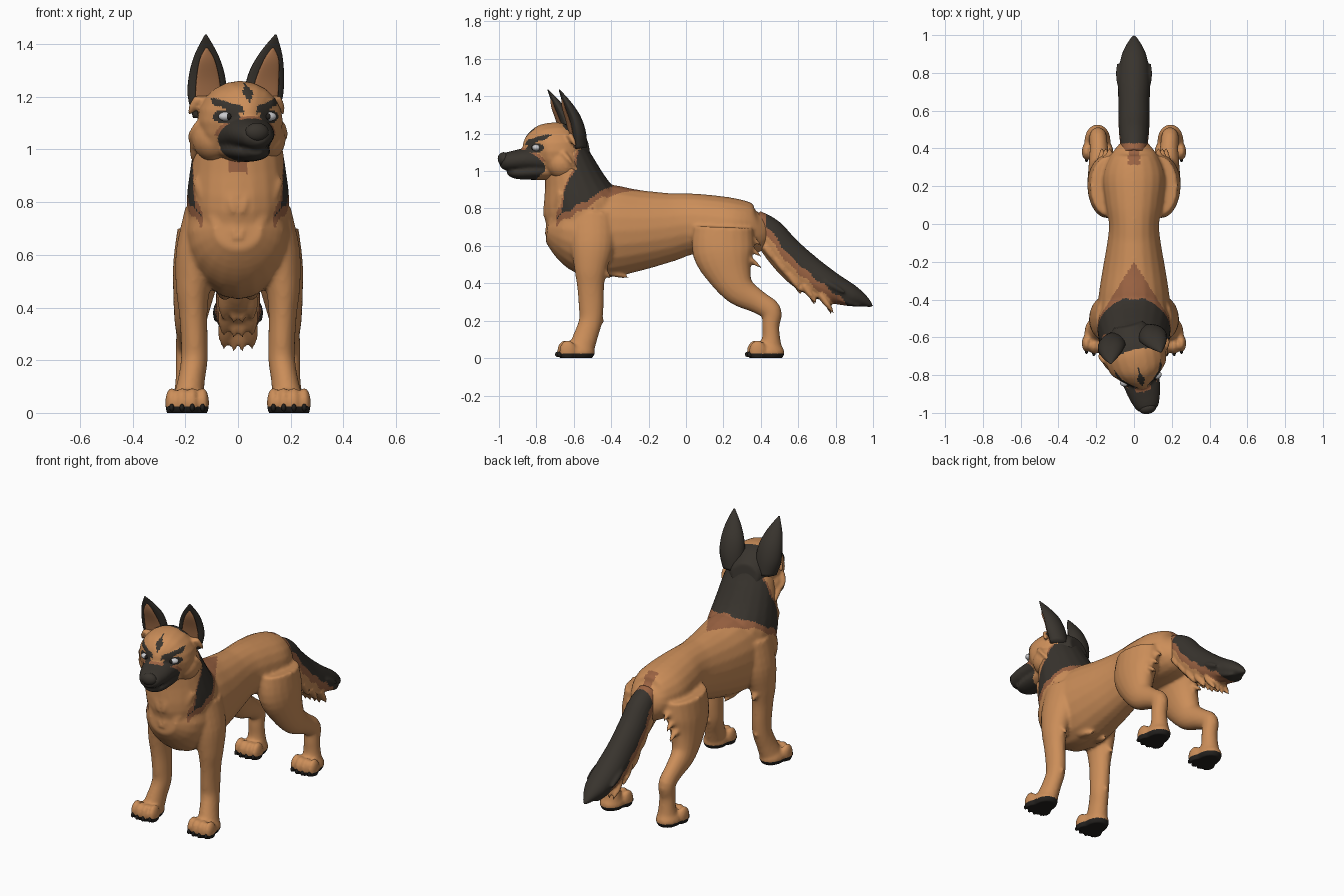
import bpy, bmesh, math
from mathutils import Vector, Matrix
from mathutils.bvhtree import BVHTree

cube = bpy.data.objects.get("Cube")
if cube:
    bpy.data.objects.remove(cube)


def material(name, rgb):
    mat = bpy.data.materials.new(name)
    mat.use_nodes = True
    mat.diffuse_color = (*rgb, 1)
    mat.node_tree.nodes["Principled BSDF"].inputs["Base Color"].default_value = (*rgb, 1)
    return mat


tan = material("tan_fur", (.60, .27, .10))
black = material("black_fur", (.04, .034, .027))
brown = material("brown_fur", (.33, .125, .055))
pad = material("pad_black", (.017, .015, .013))
lining = material("ear_lining", (.42, .18, .075))
white = material("eye_white", (.6, .6, .62))
COAT = [tan, black, brown, pad]
TAN, BLACK, BROWN, PAD = range(4)


def curve(points, u):
    """Piecewise linear lookup."""
    for (a, va), (b, vb) in zip(points, points[1:]):
        if u <= b:
            return va + (vb - va) * max(0, (u - a) / (b - a))
    return points[-1][1]


def spline(stations, steps=4):
    p = [Vector(s) for s in stations]
    p = [p[0]] + p + [p[-1]]
    out = []
    for a, b, c, d in zip(p, p[1:], p[2:], p[3:]):
        for k in range(steps):
            t = k / steps
            out.append((b * 2 + (c - a) * t + (a * 2 - b * 5 + c * 4 - d) * t * t
                        + (b * 3 - a - c * 3 + d) * t ** 3) / 2)
    return out + [p[-1]]


def loft(bm, stations, cup=1, n=20):
    """Skin of elliptical rings; a station is x, y, z, half width, half depth."""
    path = spline(stations)
    rings = []
    for i, s in enumerate(path):
        ahead, behind = path[min(i + 1, len(path) - 1)], path[max(i - 1, 0)]
        tangent = Vector(ahead[:3]) - Vector(behind[:3])
        normal = tangent.cross(Vector((1, 0, 0))).normalized()
        ring = []
        for k in range(n):
            c, d = math.cos(math.tau * k / n), math.sin(math.tau * k / n)
            depth = d * (1 if d > 0 else cup) * max(s[4], .002)
            ring.append(bm.verts.new(Vector(s[:3]) + normal * depth
                                     + Vector((c * max(s[3], .002), 0, 0))))
        rings.append(ring)
    for a, b in zip(rings, rings[1:]):
        for k in range(n):
            j = (k + 1) % n
            bm.faces.new((a[k], a[j], b[j], b[k]))
    bm.faces.new(rings[0])
    bm.faces.new(rings[-1])


def mid(bm, stations):
    loft(bm, [(0, *s) for s in stations])


def pair(bm, stations):
    for side in (1, -1):
        loft(bm, [(s[0] * side, *s[1:]) for s in stations])


def ball(bm, centre, radii):
    bmesh.ops.create_uvsphere(bm, u_segments=20, v_segments=12, radius=1,
                              matrix=Matrix.Translation(centre) @ Matrix.Diagonal((*radii, 1)))


def tufts(bm, base, tip, width):
    """Mirrored pointed locks of fur."""
    b, t = Vector(base), Vector(tip)
    pair(bm, [(*b, width, width * .6), (*b.lerp(t, .5), width * .8, width * .5),
              (*t, .004, .004)])


def finish(name, bm, mats, rule=None, voxel=0, place=None):
    bmesh.ops.recalc_face_normals(bm, faces=bm.faces)
    mesh = bpy.data.meshes.new(name)
    bm.to_mesh(mesh)
    bm.free()
    obj = bpy.data.objects.new(name, mesh)
    bpy.context.collection.objects.link(obj)
    if voxel:
        remesh = obj.modifiers.new("Fuse", 'REMESH')
        remesh.mode, remesh.voxel_size = 'VOXEL', voxel
        soften = obj.modifiers.new("Soften", 'SMOOTH')
        soften.factor, soften.iterations = .5, 4
        graph = bpy.context.evaluated_depsgraph_get()
        mesh = bpy.data.meshes.new_from_object(obj.evaluated_get(graph))
        obj.modifiers.clear()
        obj.data = mesh
    mesh.materials.clear()
    for m in mats:
        mesh.materials.append(m)
    for v in mesh.vertices:
        v.co.z = max(v.co.z, 0)
    for f in mesh.polygons:
        f.use_smooth = True
        f.material_index = rule(f.center) if rule else 0
    if place:
        obj.matrix_world = place
    return obj


# Body: torso, neck, legs and paws fused into one skin
bm = bmesh.new()
mid(bm, [(.43, .71, .06, .07), (.37, .69, .12, .13), (.25, .70, .165, .155),
         (.1, .715, .15, .16), (0, .715, .133, .167), (-.1, .70, .142, .187),
         (-.25, .685, .168, .217), (-.4, .68, .19, .247), (-.55, .68, .20, .235),
         (-.66, .69, .17, .17), (-.74, .70, .09, .08)])
mid(bm, [(-.47, .66, .17, .2), (-.55, .79, .195, .215), (-.6, .95, .178, .16),
         (-.63, 1.07, .155, .125), (-.64, 1.17, .12, .09)])
pair(bm, [(.12, -.5, .78, .08, .12), (.15, -.5, .62, .085, .12), (.17, -.51, .48, .066, .088),
          (.17, -.51, .38, .054, .072), (.166, -.507, .28, .051, .067),
          (.166, -.51, .2, .051, .062), (.178, -.535, .12, .052, .064), (.19, -.56, .05, .06, .07)])
pair(bm, [(.13, .2, .7, .1, .16), (.15, .2, .57, .096, .165), (.168, .235, .45, .078, .12),
          (.18, .29, .36, .062, .085), (.185, .385, .3, .05, .062), (.19, .455, .25, .047, .056),
          (.19, .453, .17, .046, .046), (.19, .455, .1, .05, .05), (.19, .45, .05, .06, .07)])
toes = []
for side in (1, -1):
    for y in (-.575, .44):
        ball(bm, (side * .193, y, .03), (.07, .088, .055))
        for k in (-1.5, -.5, .5, 1.5):
            toe = Vector((side * .193 + k * .039, y - .075 + abs(k) * .012, .038))
            ball(bm, toe, (.025, .046, .058))
            toes.append(toe)
# Chest ruff, elbow, belly and thigh locks
for k in range(3):
    tufts(bm, (.03 + k * .055, -.72 + k * .025, .88), (.02 + k * .045, -.765 + k * .03, .76), .035)
    tufts(bm, (.03 + k * .03, -.70, .78), (.01 + k * .03, -.755 + k * .01, .66), .035)
    tufts(bm, (.13 + k * .02, .33, .66 - k * .06), (.13 + k * .02, .405, .6 - k * .06), .025)
tufts(bm, (.17, -.46, .5), (.175, -.4, .42), .03)
tufts(bm, (.166, -.48, .24), (.166, -.435, .19), .02)
tufts(bm, (.05, -.42, .46), (.05, -.3, .43), .03)


def body_colour(p):
    x, y, z = abs(p.x), p.y, p.z
    wave = .008 * math.sin(60 * (y + x))
    line = .76 + .58 * (y + .68) + wave
    front = curve([(.75, -.68), (.9, -.65), (1, -.59), (1.1, -.57)], z) + wave
    if z < .024:
        return PAD
    if y < -.2 and z > line and y > front:
        return BLACK
    if y < -.2 and z > line - .04 and y > front - .01:
        return BROWN
    if z > .8 and -.5 < y < -.2 - 1.6 * x:
        return BROWN
    if (x < .03 and y > .31 and z > .74) or (x < .035 and y < -.7 and z > .91):
        return BROWN
    return TAN


finish("body", bm, COAT, body_colour, .01)

# Claws
bm = bmesh.new()
for toe in toes:
    ball(bm, toe + Vector((0, -.04, -.018)), (.009, .016, .015))
finish("claws", bm, [pad])

# Tail with hanging locks
bm = bmesh.new()
mid(bm, [(.36, .74, .06, .06), (.44, .67, .075, .085), (.52, .57, .082, .095),
         (.63, .465, .083, .1), (.76, .385, .085, .085), (.88, .335, .07, .06),
         (.95, .305, .04, .033), (1, .275, .006, .006)])
for y, z in ((.42, .6), (.48, .53), (.55, .45), (.63, .39), (.72, .34)):
    tufts(bm, (.04, y, z), (.055, y + .07, z - .1), .035)
    tufts(bm, (.012, y + .02, z), (.015, y + .06, z - .11), .03)
tufts(bm, (.06, .74, .41), (.09, .85, .35), .03)
tufts(bm, (.04, .82, .32), (.035, .93, .275), .03)


def tail_colour(p):
    edge = curve([(.4, .75), (.55, .55), (.71, .41), (.82, .33), (.92, .22)], p.y)
    edge += .008 * math.sin(p.y * 70)
    if p.y < .43:
        return BROWN if p.z > .7 else TAN
    return BLACK if p.z > edge else BROWN if p.z > edge - .05 else TAN


finish("tail", bm, COAT, tail_colour, .009)

# Head, modelled straight and then turned a little to its left
pivot = Vector((0, -.62, 0))
TURN = (Matrix.Translation(pivot + Vector((-.01, 0, 0)))
        @ Matrix.Rotation(math.radians(13), 4, 'Z') @ Matrix.Translation(-pivot))
EYE_X, EYE_Z = .083, 1.125
bm = bmesh.new()
mid(bm, [(-.53, 1.12, .08, .07), (-.6, 1.11, .135, .13), (-.68, 1.105, .162, .155),
         (-.76, 1.105, .152, .148), (-.8, 1.1, .118, .125), (-.835, 1.09, .07, .092),
         (-.86, 1.08, .03, .05)])
mid(bm, [(-.72, 1.055, .125, .085), (-.84, 1.06, .1, .068), (-.92, 1.055, .083, .056),
         (-.98, 1.05, .06, .045), (-1, 1.05, .035, .025)])
mid(bm, [(-.7, 1.01, .11, .06), (-.84, .995, .085, .042), (-.92, .99, .062, .031),
         (-.96, .995, .03, .015)])
for side in (1, -1):
    ball(bm, (side * .1, -.68, 1.04), (.08, .09, .085))
    ball(bm, (side * .062, -.785, 1.172), (.055, .045, .026))
for k in range(3):
    tufts(bm, (.14, -.7 + k * .03, 1.1 - k * .035), (.188 - k * .015, -.645 + k * .03, 1.03 - k * .04), .035)
tufts(bm, (.14, -.66, 1.2), (.185, -.63, 1.13), .03)


def head_colour(p):
    x, y, z = abs(p.x), p.y, p.z
    muzzle = math.hypot((y + .9) / .185, (z - 1.03) / .087, x / .135)
    rim = math.hypot((x - EYE_X) / .044, (z - EYE_Z) / .027)
    brow = abs(z - 1.15 - .35 * (x - .03))
    if y > -.575 - .09 * curve([(1.1, 0), (1.22, 1)], z) + .008 * math.sin(z * 90):
        return BLACK
    if muzzle < 1:
        return BLACK
    if y < -.72 and (rim < 1 or (brow < .014 and .025 < x < .125)):
        return BLACK
    if y < -.7 and x < .022 - .6 * abs(z - 1.215):
        return BLACK
    return BROWN if muzzle < 1.12 and z > 1.05 else TAN


head = finish("head", bm, COAT, head_colour, .008, TURN)

# Eyes set on the surface of the face
tree = BVHTree.FromPolygons([v.co for v in head.data.vertices],
                            [tuple(f.vertices) for f in head.data.polygons])
eyes, irises = bmesh.new(), bmesh.new()
for side in (1, -1):
    spot = tree.ray_cast(Vector((side * EYE_X, -2, EYE_Z)), Vector((0, 1, 0)))[0]
    ball(eyes, spot + Vector((0, .008, 0)), (.03, .022, .018))
    ball(irises, spot + Vector((side * -.006, -.004, 0)), (.012, .013, .013))
finish("eyes", eyes, [white], place=TURN)
finish("irises", irises, [pad], place=TURN)

# Nose
bm = bmesh.new()
ball(bm, (0, -.985, 1.065), (.046, .03, .036))
finish("nose", bm, [black], place=TURN)

# Ears with a paler lining in the cupped front
EAR = [(.1, -.61, 1.12, .062, .06), (.11, -.62, 1.2, .075, .06), (.115, -.64, 1.28, .07, .05),
       (.125, -.675, 1.36, .045, .03), (.136, -.712, 1.435, .004, .004)]
for side, label in ((1, "left"), (-1, "right")):
    bm = bmesh.new()
    loft(bm, [(x * side, *rest) for x, *rest in EAR], cup=.35)
    finish(label + "_ear", bm, [black], place=TURN)
    bm = bmesh.new()
    loft(bm, [(x * side, y - d * .32, z - .02, w * .66, .006) for x, y, z, w, d in EAR[:-1]]
         + [(.129 * side, -.694, 1.385, .004, .004)])
    finish(label + "_ear_lining", bm, [lining], place=TURN)
